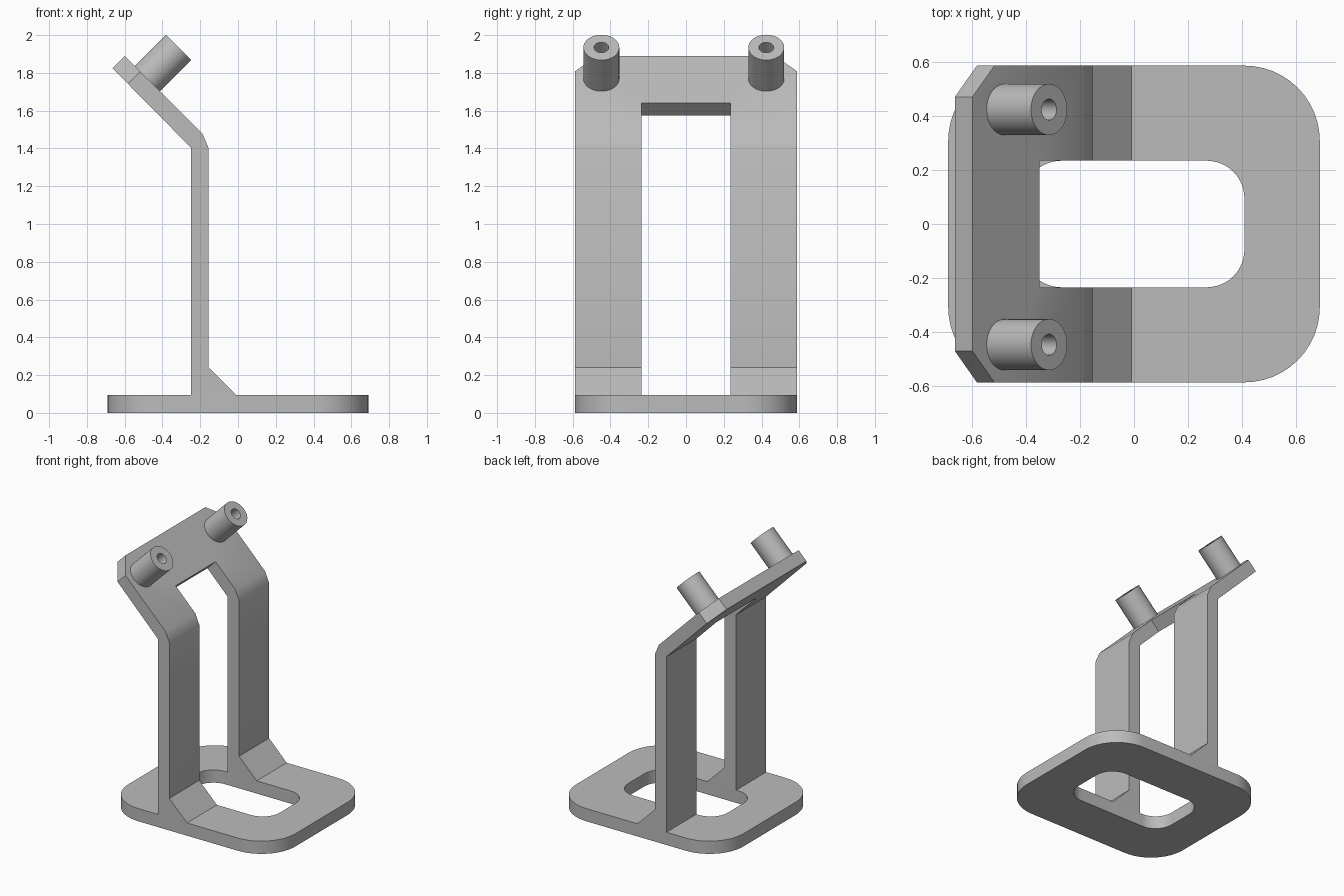
import bpy, bmesh, math
from mathutils import Vector, Matrix

cube = bpy.data.objects.get("Cube")
if cube:
    bpy.data.objects.remove(cube, do_unlink=True)

GREY = (0.5, 0.5, 0.5, 1.0)
grey = bpy.data.materials.new("plain grey")
grey.use_nodes = True
grey.diffuse_color = GREY
grey.node_tree.nodes["Principled BSDF"].inputs["Base Color"].default_value = GREY

HALF_W = 0.588      # half width of base and bracket
GAP = 0.235         # half width of the opening
BASE_H = 0.095


def add_object(name, bm):
    bmesh.ops.recalc_face_normals(bm, faces=bm.faces)
    mesh = bpy.data.meshes.new(name)
    bm.to_mesh(mesh)
    bm.free()
    obj = bpy.data.objects.new(name, mesh)
    bpy.context.collection.objects.link(obj)
    mesh.materials.append(grey)
    return obj


def smooth(obj):
    bpy.ops.object.select_all(action='DESELECT')
    obj.select_set(True)
    bpy.context.view_layer.objects.active = obj
    bpy.ops.object.shade_smooth_by_angle(angle=math.radians(30))


def rounded_rect(hx, hy, r, steps=12):
    pts = []
    for k, (sx, sy) in enumerate([(1, 1), (-1, 1), (-1, -1), (1, -1)]):
        for i in range(steps + 1):
            a = math.pi / 2 * (k + i / steps)
            pts.append((sx * (hx - r) + r * math.cos(a), sy * (hy - r) + r * math.sin(a)))
    return pts


def prism(profile, half):
    """Extrude an x-z profile across y."""
    bm = bmesh.new()
    face = bm.faces.new([bm.verts.new((x, -half, z)) for x, z in profile])
    ext = bmesh.ops.extrude_face_region(bm, geom=[face])["geom"]
    verts = [v for v in ext if isinstance(v, bmesh.types.BMVert)]
    bmesh.ops.translate(bm, verts=verts, vec=(0, 2 * half, 0))
    return bm


# Base: rounded ring plate
bm = bmesh.new()
outer, inner = rounded_rect(0.69, HALF_W, 0.28), rounded_rect(0.41, GAP, 0.14)
loops = [[bm.verts.new((x, y, z)) for x, y in pts]
         for pts, z in ((outer, 0), (outer, BASE_H), (inner, BASE_H), (inner, 0))]
n = len(outer)
for k in range(4):
    a, b = loops[k], loops[(k + 1) % 4]
    for i in range(n):
        j = (i + 1) % n
        bm.faces.new((a[i], a[j], b[j], b[i]))
smooth(add_object("base", bm))

# Bracket: bent upright with foot gusset and clipped top corners
bm = prism([(-0.25, BASE_H), (-0.01, BASE_H), (-0.155, 0.24), (-0.155, 1.40),
            (-0.188, 1.478), (-0.60, 1.89), (-0.665, 1.825), (-0.25, 1.405)], HALF_W)
up_slope = Vector((-1, 0, 1)).normalized()
for side in (1, -1):
    bmesh.ops.bisect_plane(bm, geom=bm.verts[:] + bm.edges[:] + bm.faces[:],
                           plane_co=(-0.60, side * 0.472, 1.89),
                           plane_no=up_slope + Vector((0, side, 0)), clear_outer=True)
    bmesh.ops.holes_fill(bm, edges=[e for e in bm.edges if e.is_boundary])
bracket = add_object("bracket", bm)

# Opening between the legs, squared to the tilted plate
cutter = add_object("opening_cutter", prism(
    [(-0.60, 0), (0.3, 0), (0.3, 1.79), (-0.20, 1.79), (-0.60, 1.39)], GAP))
cutter.hide_render = True
mod = bracket.modifiers.new("opening", 'BOOLEAN')
mod.operation, mod.solver, mod.object = 'DIFFERENCE', 'EXACT', cutter
bpy.ops.object.select_all(action='DESELECT')
bpy.context.view_layer.objects.active = bracket
bracket.select_set(True)
bpy.ops.object.modifier_apply(modifier=mod.name)
bpy.data.objects.remove(cutter, do_unlink=True)
smooth(bracket)

# Bosses: tilted round posts with blind holes
LENGTH = 0.233
for name, y in (("left_boss", 0.425), ("right_boss", -0.448)):
    bm = bmesh.new()
    pts = [(0.095, -0.01), (0.095, LENGTH), (0.039, LENGTH), (0.039, 0.005), (0, 0.005)]
    verts = [bm.verts.new((r, 0, h)) for r, h in pts]
    edges = [bm.edges.new(pair) for pair in zip(verts, verts[1:])]
    bmesh.ops.spin(bm, geom=verts + edges, cent=(0, 0, 0), axis=(0, 0, 1),
                   angle=math.tau, steps=40)
    bmesh.ops.remove_doubles(bm, verts=bm.verts, dist=0.0001)
    bmesh.ops.transform(bm, verts=bm.verts, matrix=Matrix.Translation((-0.48, y, 1.77))
                        @ Matrix.Rotation(math.pi / 4, 4, 'Y'))
    smooth(add_object(name, bm))
